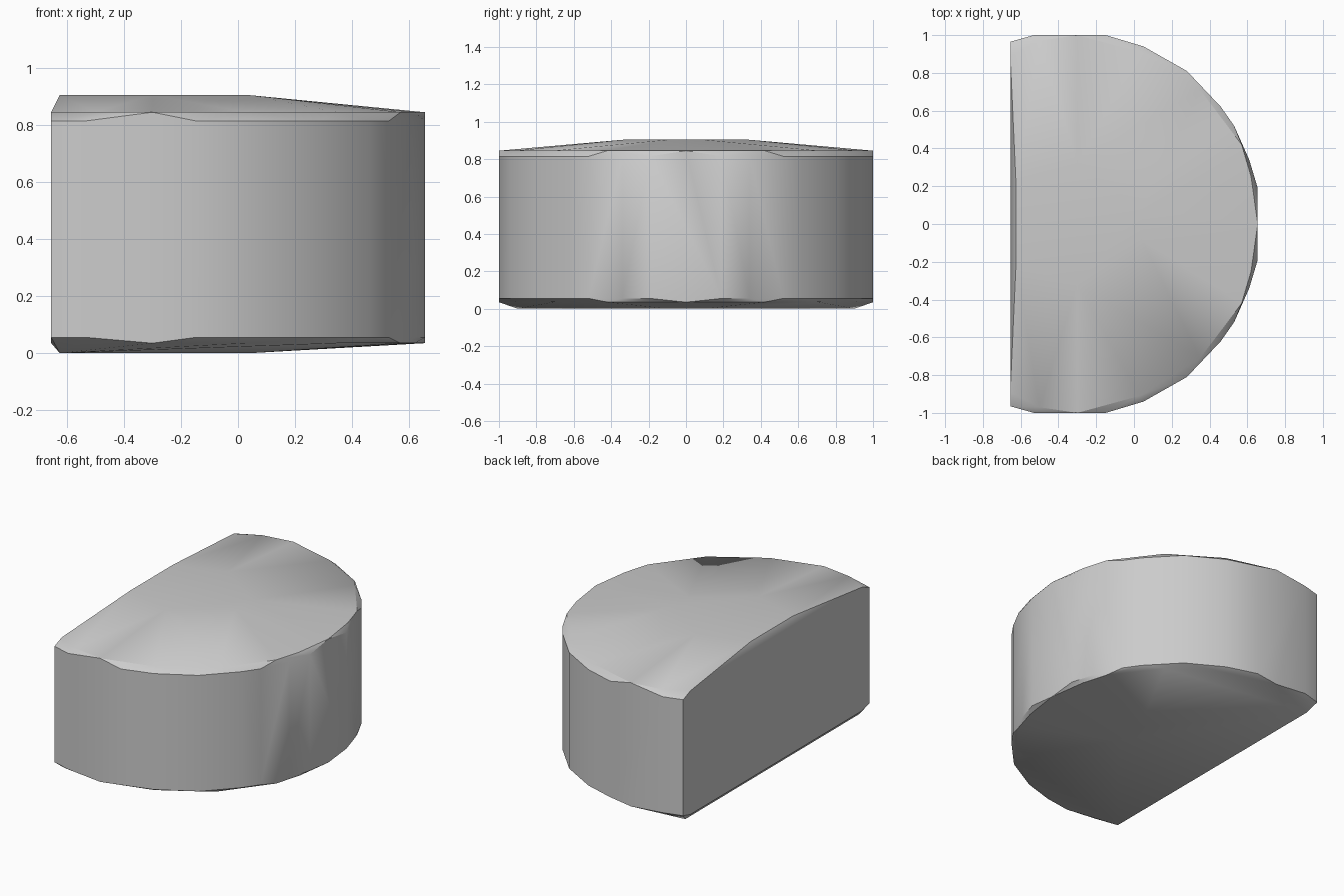
import bpy, bmesh, math

if "Cube" in bpy.data.objects:
    bpy.data.objects.remove(bpy.data.objects["Cube"])

# Plain grey stone
stone = bpy.data.materials.new("grey_stone")
stone.use_nodes = True
GREY = (0.6, 0.6, 0.6, 1)
stone.diffuse_color = GREY
stone.node_tree.nodes["Principled BSDF"].inputs["Base Color"].default_value = GREY

# Half-round outlines: widest wall, shoulder edge and flat crown
wall_half = [(-0.655, 0.965), (-0.53, 1), (-0.15, 1), (0.05, 0.94), (0.28, 0.81),
             (0.46, 0.62), (0.53, 0.52), (0.61, 0.34), (0.655, 0.19)]
shoulder_half = [(-0.655, 0.89), (-0.5, 0.97), (-0.3, 1), (0.03, 0.91), (0.35, 0.71),
                 (0.57, 0.42), (0.62, 0.25), (0.655, 0)]
crown_half = [(-0.625, 0.22), (-0.3, 0.32), (0.04, 0.08)]
base_half = [(-0.625, 0.9), (-0.3, 0.44), (0.04, 0.1)]


def add_ring(bm, half, z):
    for x, y in half:
        for side in (-1, 1):
            bm.verts.new((x, y * side, z))


# Each outline becomes a level and the levels are wrapped into one block
bm = bmesh.new()
for half, z in ((base_half, 0), (shoulder_half, 0.035), (wall_half, 0.055),
                (wall_half, 0.815), (shoulder_half, 0.845), (crown_half, 0.905)):
    add_ring(bm, half, z)
bmesh.ops.remove_doubles(bm, verts=bm.verts, dist=0.001)
hull = bmesh.ops.convex_hull(bm, input=bm.verts)
loose = {g for g in hull["geom_interior"] + hull["geom_unused"]
         if isinstance(g, bmesh.types.BMVert)}
bmesh.ops.delete(bm, geom=list(loose), context="VERTS")
bmesh.ops.recalc_face_normals(bm, faces=bm.faces)

mesh = bpy.data.meshes.new("half_round_block")
bm.to_mesh(mesh)
bm.free()
mesh.materials.append(stone)
block = bpy.data.objects.new("half_round_block", mesh)
bpy.context.collection.objects.link(block)

# Smooth the curved wall and keep the rims sharp
bpy.ops.object.select_all(action="DESELECT")
block.select_set(True)
bpy.context.view_layer.objects.active = block
bpy.ops.object.shade_smooth_by_angle(angle=math.radians(30))
